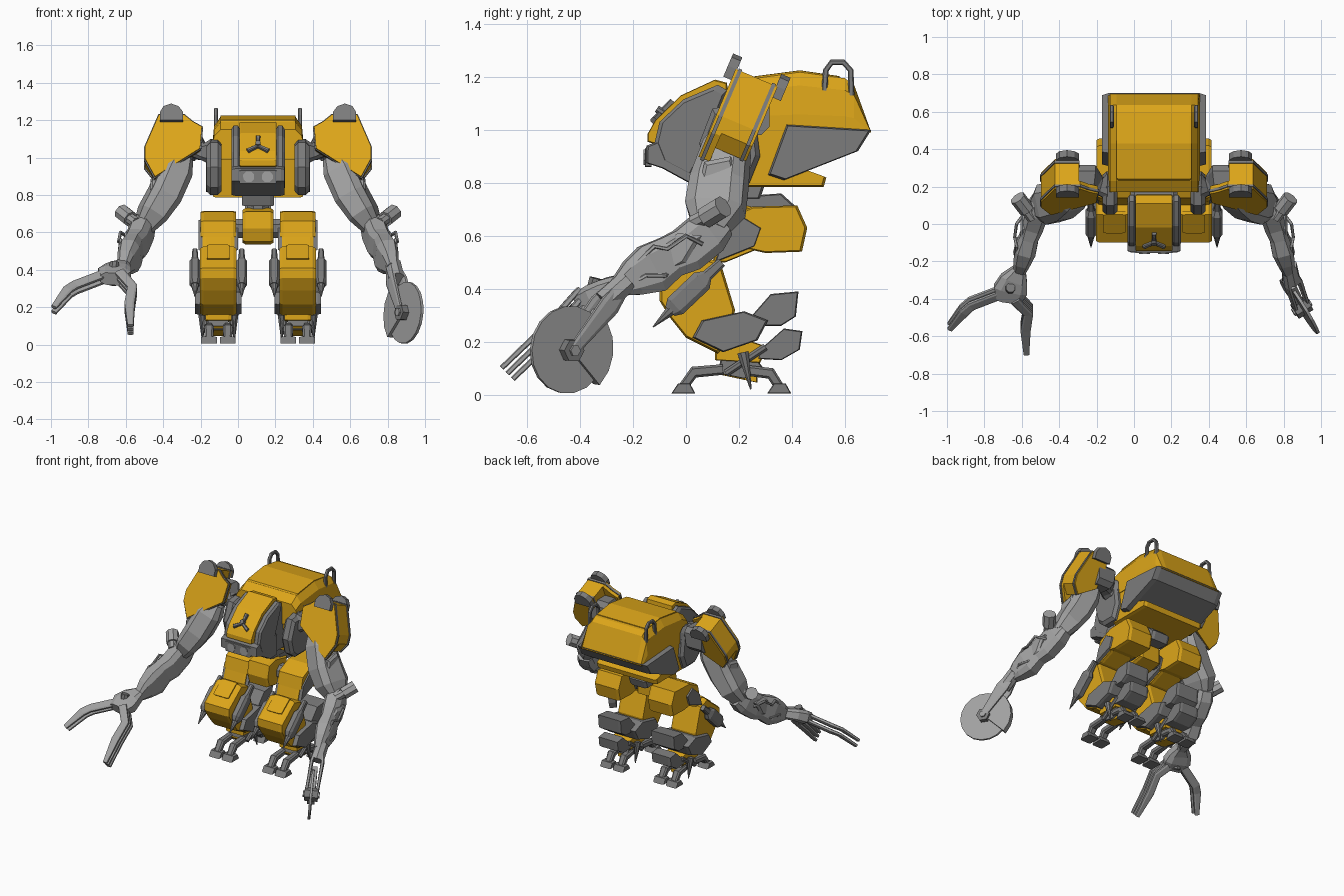
import bpy, bmesh, math
from mathutils import Vector, Matrix

OX = 0.107                      # the body axis sits right of centre


def material(name, col):
    m = bpy.data.materials.new(name)
    m.diffuse_color = col
    return m


YEL = material("yellow_paint", (0.72, 0.38, 0.01, 1))
GREY = material("light_metal", (0.36, 0.36, 0.36, 1))
DARK = material("dark_metal", (0.2, 0.2, 0.2, 1))


def skin(name, rings, col=GREY, both=False):
    """Skin a list of equal rings of points; optionally mirror as a left/right pair."""
    for s in ((1, -1) if both else (1,)):
        bm = bmesh.new()
        vs = [[bm.verts.new((p[0] * s + OX, p[1], p[2])) for p in r] for r in rings]
        n = len(rings[0])
        for a, b in zip(vs, vs[1:]):
            for i in range(n):
                j = (i + 1) % n
                bm.faces.new((a[i], a[j], b[j], b[i]))
        bm.faces.new(vs[0])
        bm.faces.new(vs[-1])
        bmesh.ops.recalc_face_normals(bm, faces=bm.faces)
        nm = name + (("_right" if s > 0 else "_left") if both else "")
        me = bpy.data.meshes.new(nm)
        bm.to_mesh(me)
        bm.free()
        me.materials.append(col)
        bpy.context.collection.objects.link(bpy.data.objects.new(nm, me))


def plate(name, pts, w, col=GREY, cx=0, ch=0.02, sh=0.9, both=False, secs=None, anchor=None):
    """Side profile (y, z) extruded along x with chamfered flanks."""
    ay, az = anchor or (sum(p[0] for p in pts) / len(pts), sum(p[1] for p in pts) / len(pts))
    half = secs or [(w - ch, 1), (w, sh)]
    full = [(-x, k) for x, k in reversed(half)] + half
    skin(name, [[(cx + x, ay + (y - ay) * (k if secs is None else 1), az + (z - az) * k)
                 for y, z in pts] for x, k in full], col, both)


def loft(name, path, col=GREY, side=(1, 0, 0), both=False, k=0.6):
    """Chamfered box swept along (point, half width, half height) stations."""
    P = [Vector(p[0]) for p in path]
    rings = []
    for i, (_, w, h) in enumerate(path):
        t = (P[min(i + 1, len(P) - 1)] - P[max(i - 1, 0)]).normalized()
        u = Vector(side)
        u = (u - t * u.dot(t)).normalized()
        v = t.cross(u)
        rings.append([P[i] + u * w * a + v * h * b for a, b in
                      ((1, k), (k, 1), (-k, 1), (-1, k), (-1, -k), (-k, -1), (k, -1), (1, -k))])
    skin(name, rings, col, both)


def rod(name, a, b, r, col=GREY, r2=None, both=False, side=(1, 0.01, 0.02)):
    loft(name, [(a, r, r), (b, r2 or r, r2 or r)], col, side, both, 0.414)


# Rear hull: yellow shell, grey belly, yellow floor
plate("hull_shell", [(.17, .99), (.17, 1.15), (.23, 1.19), (.43, 1.218), (.6, 1.195), (.635, 1.17), (.7, .99)],
      0, YEL, secs=[(.2, 1), (.235, .78), (.245, .3)], anchor=(.4, .99))
plate("hull_roof_panel", [(.2, 1.15), (.24, 1.2), (.43, 1.225), (.58, 1.203), (.58, 1.15)], .2, YEL, ch=.01, sh=.97)
plate("hull_belly", [(.38, 1.02), (.7, 1.0), (.65, .92), (.37, .81), (.31, .83)], .277, DARK, ch=.035, sh=.95)
plate("hull_floor", [(.17, 1.1), (.37, 1.06), (.42, .86), (.53, .82), (.52, .785), (.2, .785)], .24, YEL, ch=.02, sh=.95)
loft("lifting_handle", [((.225, y, z), .011, .011) for y, z in
     ((.522, 1.13), (.528, 1.225), (.55, 1.255), (.595, 1.255), (.622, 1.225), (.625, 1.13))], DARK, both=True)

# Head: yellow visor strip, grey cheeks and jaw, two lenses, three-spoke fitting
plate("head_core", [(-.1, .9), (-.04, 1.06), (.1, 1.15), (.3, 1.1), (.3, .8), (.02, .8)], .125, DARK)
plate("head_visor", [(-.1, .94), (-.145, .955), (-.145, .985), (-.117, 1.035), (-.02, 1.13), (.11, 1.19),
                     (.155, 1.178), (.16, 1.12)], .1, YEL, ch=.01, sh=.97)
plate("cheek", [(-.12, .945), (-.1, 1.03), (-.01, 1.115), (.12, 1.17), (.155, 1.15), (.07, .93), (.015, .815),
                (-.09, .87)], .024, DARK, .119, .012, .88, True)
plate("jaw", [(-.1, .96), (-.15, .94), (-.152, .875), (-.09, .855), (.02, .795), (.1, .8), (.1, .95)], .142, DARK,
      ch=.02, sh=.93)
plate("face_panel", [(-.13, .94), (-.155, .93), (-.155, .86), (-.13, .86)], .1, DARK, ch=.008)
for s in (1, -1):
    rod("lens", (s * .05, -.13, .897), (s * .05, -.16, .897), .029, GREY)
rod("spoke_hub", (0, -.05, 1.04), (0, -.11, 1.08), .014, DARK)
for i in range(3):
    a = math.radians(90 + 120 * i)
    c, d = math.cos(a), math.sin(a)
    loft("hub_spoke", [((0, -.098, 1.06), .009, .012),
                       ((.065 * c, -.098 + .048 * d, 1.06 + .05 * d), .012, .012)], DARK, side=(-d, c * .7, c * .7))

# Shoulder hubs and pods (tilted back about x)
plate("hub_plate", [(.08, .84), (.05, .95), (.1, 1.08), (.2, 1.1), (.26, 1.06), (.28, .9), (.24, .8), (.13, .8)],
      .04, DARK, .235, .02, .85, True)
loft("hub_axle", [((.25, .2, 1.03), .07, .07), ((.29, .2, 1.03), .045, .045), ((.32, .22, 1.04), .05, .05),
                  ((.33, .235, 1.06), .08, .08), ((.45, .235, 1.06), .08, .08)], DARK, (0, 1, 0), True)
T = Matrix.Translation((0, .226, 1.1)) @ Matrix.Rotation(math.radians(-23), 4, 'X')


def pod(name, pts, y0, y1, col, k=1.0, c=(.46, -.05)):
    skin(name, [[T @ Vector((c[0] + (x - c[0]) * k, y, c[1] + (z - c[1]) * k)) for x, z in pts]
                for y in (y0, y1)], col, True)


front = [(.395, .105), (.53, .105), (.604, -.08), (.604, -.15), (.551, -.255), (.31, -.09), (.3, .035), (.35, .065)]
box = [(.4, .105), (.53, .105), (.604, -.08), (.604, -.14), (.56, -.2), (.43, -.12), (.4, 0)]
pod("shoulder_front_panel", front, -.086, -.04, YEL)
pod("shoulder_pod", box, -.05, .086, YEL)
pod("pod_front_trim", front, -.076, -.062, DARK, 1.04)
pod("pod_rear_trim", box, .062, .076, DARK, 1.04)
cap = [(.4, .06), (.525, .06), (.525, .105), (.505, .14), (.465, .155), (.425, .14), (.4, .105)]
pod("pod_front_cap", cap, -.118, -.08, DARK)
pod("pod_rear_cap", cap, .08, .118, DARK)

# Arms
loft("upper_arm", [((.41, .18, 1.0), .06, .06), ((.44, .155, .93), .085, .085), ((.5, .125, .8), .085, .105),
                   ((.565, .11, .7), .075, .11), ((.615, .09, .62), .05, .06)], side=(1, -.2, .5), both=True)
plate("upper_arm_cover", [(.07, .88), (.17, .9), (.2, .78), (.18, .68), (.03, .7)], .03, GREY, .545, .012, .85, True)
loft("forearm", [((.6, .13, .65), .05, .06), ((.62, .08, .61), .06, .085), ((.645, 0, .545), .058, .085),
                 ((.665, -.06, .52), .05, .08), ((.685, -.13, .475), .058, .095), ((.705, -.2, .44), .045, .07),
                 ((.72, -.26, .405), .03, .035)], side=(1, .2, 0), both=True)
plate("forearm_cover", [(.06, .6), (-.03, .61), (-.16, .53), (-.2, .45), (-.12, .43), (.0, .5)], .025, GREY, .69,
      .012, .8, True)
rod("elbow_piston", (.65, .03, .65), (.715, .12, .695), .028, both=True)
rod("elbow_piston_sleeve", (.68, .075, .67), (.73, .14, .71), .04, both=True)
loft("arm_hose", [(p, .008, .008) for p in ((.69, .06, .57), (.735, .0, .6), (.745, -.07, .55), (.735, -.12, .56),
                                            (.74, -.18, .5), (.72, -.24, .42))], GREY, (0, .5, 1), True)
loft("arm_hose_lower", [(p, .008, .008) for p in ((.67, -.03, .47), (.73, -.08, .45), (.745, -.15, .45),
                                                  (.73, -.22, .41))], GREY, (0, .5, 1), True)

# Right tool: saw disc with guard and forked mount
C, N = Vector((.79, -.445, .17)), Vector((.85, .53, -.08)).normalized()
U = Vector((.53, -.85, 0)).normalized()
V = N.cross(U).normalized()
if V.z < 0:
    V = -V


def disc(name, angles, r, y0, y1, col=GREY, hub=False):
    pts = [(math.cos(a) * r, math.sin(a) * r) for a in map(math.radians, angles)] + ([(0, 0)] if hub else [])
    skin(name, [[C + U * p + V * q + N * h for p, q in pts] for h in (y0, y1)], col)


disc("saw_blade", range(0, 360, 20), .166, -.008, .008)
disc("saw_guard", range(125, 226, 20), .187, -.024, .024, GREY, True)
disc("saw_hub", range(0, 360, 60), .045, -.045, .045, DARK)
disc("saw_bolt", range(0, 360, 60), .022, -.055, .055)
W = Vector((.72, -.25, .41))
for s in (1, -1):
    loft("saw_fork", [(W + N * .02 * s, .012, .03), (W.lerp(C, .3) + N * .036 * s, .012, .042),
                      (W.lerp(C, .7) + N * .036 * s, .01, .03), (C + N * .036 * s, .01, .022)], side=N)
rod("saw_motor", W + Vector((0, .03, .02)), W + Vector((.02, -.06, -.06)), .042)

# Left tool: gripper palm and pronged fingers (positions in world x, shifted)
sh = Vector((-OX, 0, 0))
up = Vector((0, .7, -.7))
loft("gripper_palm", [(Vector(p) + sh, w, h) for p, w, h in (((-.61, -.24, .42), .035, .035),
     ((-.64, -.3, .4), .075, .04), ((-.66, -.35, .375), .09, .045), ((-.67, -.41, .35), .065, .035))])
rod("palm_bolt", Vector((-.66, -.34, .44)) + sh, Vector((-.67, -.37, .32)) + sh, .025, DARK)
outer = [(-.7, -.36, .37), (-.87, -.425, .305), (-.91, -.46, .28), (-.985, -.55, .185)]
inner = [(-.635, -.39, .37), (-.565, -.46, .29), (-.58, -.55, .2), (-.575, -.675, .08)]
for nm, path, offs in (("outer_finger", outer, (-.02, .02)), ("inner_finger", inner, (-.03, 0, .03))):
    for o in offs:
        loft(nm, [(Vector(p) + sh + up * o, w, .027 if i < 3 else .015) for i, (p, w) in
                  enumerate(zip(path, (.011, .012, .011, .01)))], side=up)

# Waist and pelvis
rod("waist_column", (0, .2, .62), (0, .2, .82), .06, DARK, side=(1, 0, 0))
plate("waist_collar", [(.1, .8), (.3, .8), (.28, .74), (.12, .74)], .085, DARK)
plate("waist_rear_block", [(.2, .68), (.22, .75), (.36, .76), (.41, .715), (.39, .66)], .07, DARK)
plate("pelvis_guard", [(.06, .62), (.08, .71), (.16, .73), (.3, .7), (.3, .56), (.16, .535), (.08, .55)], .082, YEL, ch=.015)
rod("hip_axle", (-.3, .22, .62), (.3, .22, .62), .05, DARK, side=(0, 1, 0))

# Legs, one profile per armour piece
LX = .212
for nm, pts, w, col in (
    ("hip_armour", [(.12, .575), (.14, .66), (.25, .71), (.42, .715), (.458, .63), (.438, .54), (.3, .535)], .095, YEL),
    ("thigh", [(.1, .5), (.13, .6), (.22, .68), (.29, .65), (.285, .555), (.15, .5)], .085, YEL),
    ("thigh_cover", [(.11, .5), (.14, .6), (.22, .67), (.285, .63), (.26, .56)], .105, DARK),
    ("shin_guard", [(.05, .525), (-.1, .41), (-.1, .355), (-.06, .29), (.0, .215), (.12, .155), (.165, .2),
                    (.185, .32), (.13, .5)], .098, YEL),
    ("shin_top_strip", [(.07, .53), (.05, .535), (-.05, .46), (-.03, .44)], .06, YEL),
    ("calf_block", [(.025, .215), (.06, .28), (.22, .315), (.31, .28), (.27, .205), (.14, .16)], .125, DARK),
    ("calf_exhaust", [(.25, .3), (.32, .38), (.425, .39), (.415, .295), (.36, .26), (.26, .26)], .09, DARK),
    ("heel_exhaust", [(.28, .17), (.37, .25), (.44, .24), (.43, .17), (.36, .13), (.27, .135)], .075, DARK),
    ("ankle_upper", [(.11, .165), (.19, .22), (.31, .18), (.28, .12), (.11, .13)], .07, YEL),
    ("ankle_core", [(.13, .13), (.27, .13), (.3, .09), (.22, .06), (.12, .08)], .055, DARK),
    ("ankle_lower", [(.11, .1), (.13, .075), (.27, .045), (.27, .07), (.2, .1)], .04, YEL),
):
    plate(nm, pts, w, col, LX, .018, .94, True)

for s in (1, -1):
    x = LX + s * .125
    # Side thruster with spike on each shin flank
    loft("shin_thruster", [((x, -.06, .315), .018, .025), ((x, -.04, .335), .028, .042), ((x, .06, .43), .028, .042),
                           ((x, .08, .45), .018, .022), ((x, .135, .5), .014, .018)], DARK, both=True)
    rod("shin_spike", (x, -.05, .325), (x, -.125, .255), .022, DARK, .002, True)
    rod("ankle_spike", (LX + s * .085, .215, .16), (LX + s * .085, .245, .02), .022, DARK, .003, True)
    rod("ankle_strut", (LX + s * .07, .15, .08), (LX + s * .07, .3, .18), .014, DARK, both=True)
    # Toes: sloping link and pad, front and rear
    t = LX + s * .05
    for nm, hip, knee, pad in (("front_toe", (.14, .095), (.03, .085), -.01), ("rear_toe", (.24, .09), (.32, .08), .352)):
        loft(nm + "_link", [((t, *hip), .022, .02), ((t, *knee), .026, .022), ((t, pad, .03), .022, .018)], DARK, both=True)
        plate(nm + "_pad", [(pad - .045, .005), (pad - .02, .042), (pad + .025, .042), (pad + .045, .005)], .042, DARK, t,
              .01, .9, True)
